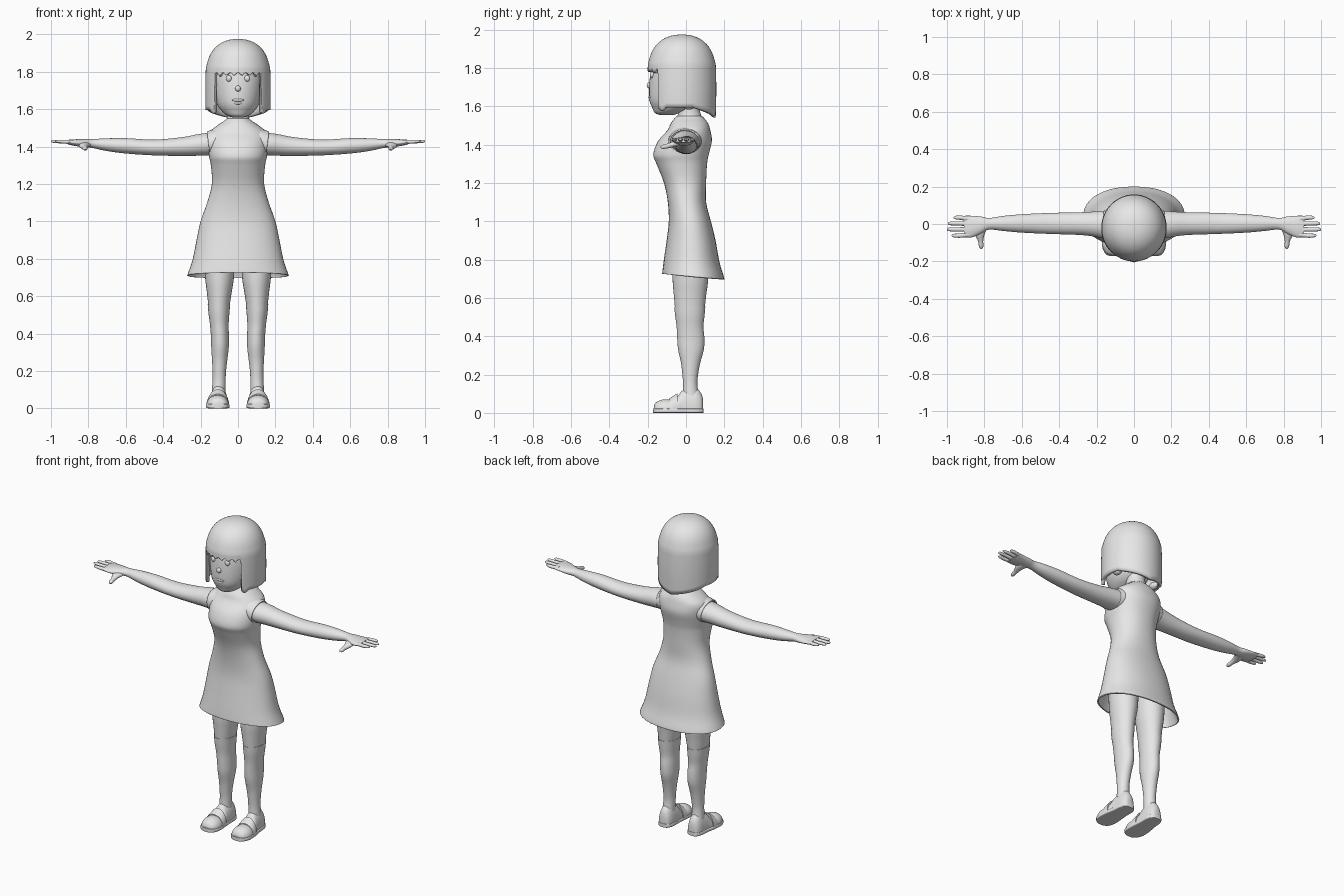
import bpy, bmesh, math
from mathutils import Vector

grey = bpy.data.materials.new("plain_grey")
grey.diffuse_color = (0.8, 0.8, 0.8, 1)


def finish(name, bm, mirror=False, thick=0, angle=50):
    bmesh.ops.recalc_face_normals(bm, faces=bm.faces)
    me = bpy.data.meshes.new(name)
    bm.to_mesh(me)
    bm.free()
    me.materials.append(grey)
    ob = bpy.data.objects.new(name, me)
    bpy.context.collection.objects.link(ob)
    bpy.context.view_layer.objects.active = ob
    ob.select_set(True)
    bpy.ops.object.shade_smooth_by_angle(angle=math.radians(angle))
    ob.select_set(False)
    if thick:
        s = ob.modifiers.new("thickness", 'SOLIDIFY')
        s.thickness, s.offset = thick, -1
    if mirror:
        ob.modifiers.new("mirror", 'MIRROR')
    return ob


def spline(rows, sub):
    """Catmull-Rom interpolation of table rows."""
    out = []
    for i in range(len(rows) - 1):
        a, b, c, d = (rows[max(0, min(len(rows) - 1, i + k))] for k in (-1, 0, 1, 2))
        for s in range(sub):
            t = s / sub
            out.append([0.5 * (2 * q + (r - p) * t + (2 * p - 5 * q + 4 * r - u) * t * t
                               + (3 * q - p - 3 * r + u) * t ** 3) for p, q, r, u in zip(a, b, c, d)])
    return out + [list(rows[-1])]


def loft(name, rings, axis='z', seg=32, power=2, caps=(1, 1), sub=4, floor=None, warp=None, **kw):
    """Rings are (position, centre1, radius1, centre2, radius2) along an axis."""
    bm = bmesh.new()
    loops = []
    for t, c1, r1, c2, r2 in spline(rings, sub):
        loop = []
        for k in range(seg):
            a = 2 * math.pi * k / seg
            u, v = math.cos(a), math.sin(a)
            u = c1 + r1 * math.copysign(abs(u) ** (2 / power), u)
            v = c2 + r2 * math.copysign(abs(v) ** (2 / power), v)
            p = Vector({'z': (u, v, t), 'x': (t, u, v), 'y': (u, t, v)}[axis])
            if floor is not None:
                p.z = max(p.z, floor)
            loop.append(bm.verts.new(warp(p) if warp else p))
        loops.append(loop)
    for A, B in zip(loops, loops[1:]):
        for k in range(seg):
            n = (k + 1) % seg
            bm.faces.new((A[k], A[n], B[n], B[k]))
    if caps[0]:
        bm.faces.new(loops[0])
    if caps[1]:
        bm.faces.new(loops[-1])
    return finish(name, bm, **kw)


def ball(name, loc, size, **kw):
    bm = bmesh.new()
    bmesh.ops.create_uvsphere(bm, u_segments=16, v_segments=10, radius=1)
    for v in bm.verts:
        v.co = Vector(loc) + Vector(v.co[i] * size[i] for i in range(3))
    return finish(name, bm, **kw)


# Dress: flared skirt, waist, chest and sloping shoulders; hem drops at the back
def hem(p):
    if p.z < 0.95:
        p.z -= 0.09 * (p.y + 0.06) * (0.95 - p.z) / 0.23
    return p


loft("dress", [(.72, 0, .272, .038, .162), (.735, 0, .266, .037, .16), (.8, 0, .243, .03, .145),
               (.9, 0, .222, .027, .128), (1, 0, .2, .02, .11), (1.1, 0, .165, .005, .1),
               (1.2, 0, .14, -.005, .11), (1.3, 0, .145, -.022, .132), (1.35, 0, .155, -.026, .145),
               (1.42, 0, .16, -.005, .14), (1.475, 0, .153, .015, .112), (1.51, 0, .115, .018, .098),
               (1.535, 0, .078, .018, .08), (1.55, 0, .06, .018, .065)],
     seg=48, power=2.2, caps=(0, 1), warp=hem, thick=.008)

# Cap sleeve around each armhole
loft("armhole_trim", [(.09, 0, .088, 1.43, .07), (.13, -.005, .087, 1.42, .07), (.16, -.008, .082, 1.415, .066)],
     'x', caps=(0, 0), thick=.008, mirror=True,
     warp=lambda p: Vector((p.x + .12 * (p.z - 1.43), p.y, p.z)))

# Arms and palms
loft("arm", [(.1, 0, .075, 1.415, .062), (.17, -.003, .073, 1.412, .06), (.22, 0, .066, 1.408, .057),
             (.3, .002, .06, 1.4, .05), (.45, .003, .056, 1.395, .042), (.6, .003, .049, 1.404, .041),
             (.7, .003, .04, 1.41, .034), (.775, .001, .031, 1.416, .024), (.82, -.006, .046, 1.418, .022),
             (.87, -.014, .058, 1.421, .018), (.91, -.014, .058, 1.424, .012)],
     'x', mirror=True)

# Four fingers and a thumb
for i, (y, tip) in enumerate([(.034, .965), (.003, .995), (-.029, 1), (-.062, .975)]):
    loft(f"finger_{i + 1}", [(.88, y * .85 - .003, .013, 1.424, .011), (.93, y, .0115, 1.426, .01),
                             (tip - .012, y, .0095, 1.428, .008), (tip, y, .003, 1.428, .003)],
         'x', seg=12, mirror=True)
loft("thumb", [(-.015, .815, .035, 1.413, .016), (-.055, .825, .026, 1.405, .016),
               (-.09, .82, .014, 1.395, .013), (-.12, .817, .012, 1.389, .011),
               (-.133, .816, .004, 1.387, .004)], 'y', seg=14, mirror=True)

# Legs above the socks, then socks
loft("thigh", [(.54, .102, .056, .02, .077), (.62, .1, .066, .021, .085), (.7, .099, .077, .023, .093),
               (.85, .1, .085, .025, .095)], mirror=True)
loft("sock", [(.09, .103, .037, .025, .042), (.15, .101, .035, .022, .037), (.2, .1, .036, .022, .041),
              (.26, .098, .041, .024, .05), (.33, .096, .047, .026, .067), (.39, .097, .048, .025, .071),
              (.45, .1, .05, .021, .07), (.51, .102, .056, .02, .077), (.556, .102, .06, .02, .081)],
     mirror=True)

# Shoes: upper, sole and strap
loft("shoe_upper", [(-.168, .107, .02, .02, .015), (-.155, .107, .044, .02, .036), (-.12, .108, .059, .02, .05),
                    (-.08, .108, .058, .02, .052), (-.045, .107, .053, .02, .066), (-.02, .105, .049, .02, .095),
                    (.02, .103, .047, .02, .11), (.055, .103, .044, .02, .108), (.08, .103, .034, .02, .08),
                    (.089, .103, .018, .02, .05)], 'y', floor=.005, mirror=True)
loft("shoe_sole", [(-.172, .107, .022, .012, .012), (-.158, .107, .047, .012, .012), (-.12, .108, .062, .012, .012),
                   (-.06, .108, .06, .012, .012), (0, .105, .052, .012, .012), (.05, .103, .049, .012, .012),
                   (.08, .103, .037, .012, .012), (.091, .103, .02, .012, .012)],
     'y', power=6, mirror=True)
loft("shoe_strap", [(-.085, .108, .06, .02, .057), (-.07, .108, .0605, .02, .066), (-.045, .107, .058, .02, .082)],
     'y', floor=.008, mirror=True)

# Neck and head
loft("neck", [(1.5, 0, .075, .02, .075), (1.55, 0, .06, .018, .062), (1.59, 0, .055, .015, .055),
              (1.66, 0, .055, .01, .055)])
loft("head", [(1.556, 0, .03, -.1, .04), (1.566, 0, .058, -.098, .065), (1.59, 0, .088, -.075, .1),
              (1.63, 0, .113, -.06, .13), (1.7, 0, .13, -.045, .147), (1.78, 0, .136, -.038, .147),
              (1.86, 0, .125, -.03, .135), (1.92, 0, .085, -.025, .09), (1.94, 0, .03, -.025, .04)],
     seg=40)

# Facial features: eyes, brows, nose and lips
ball("eye", (.049, -.177, 1.764), (.016, .012, .017), mirror=True)
ball("nose", (0, -.192, 1.71), (.015, .013, .016))
ball("upper_lip", (0, -.186, 1.648), (.033, .01, .008))
ball("lower_lip", (0, -.183, 1.633), (.025, .011, .009))
# Ears and inward-curled lock ends beneath the hair
ball("ear", (.137, -.01, 1.7), (.014, .03, .042), mirror=True)
ball("curled_lock", (.135, .015, 1.605), (.022, .035, .022), mirror=True)

# Bob haircut: dome with a notched fringe, long sides and back
dome = spline([(1.975, .004), (1.971, .045), (1.955, .088), (1.925, .126), (1.88, .154), (1.82, .172)], 3)
SEG, LOW = 144, 10


def hair_bottom(deg):
    """Lower edge height by angle from the front."""
    if deg < 47:
        tooth = abs(((deg + 7) / 14) % 1 - .5) * 2
        return 1.775 + .022 * (1 - tooth) ** .6
    if deg < 62:
        return 1.575 + .02 * abs(deg - 53) / 9
    if deg < 110:
        return 1.595
    return 1.595 - .052 * ((deg - 110) / 70) ** .8


bm = bmesh.new()
rows = []
for r in range(len(dome) + LOW):
    row = []
    for k in range(SEG):
        deg = 360 * k / SEG
        a = math.radians(deg)
        bottom = hair_bottom(min(deg, 360 - deg))
        if r < len(dome):
            z, rad = dome[r]
        else:
            f = (r - len(dome) + 1) / LOW
            z = 1.82 + (bottom - 1.82) * f
            rad = .172 + .003 * math.sin(math.pi * min(1, (1.82 - z) / .26))
        row.append(bm.verts.new((rad * math.sin(a), -.022 - rad * 1.03 * math.cos(a), z)))
    rows.append(row)
bm.faces.new(rows[0])
for A, B in zip(rows, rows[1:]):
    for k in range(SEG):
        n = (k + 1) % SEG
        bm.faces.new((A[k], A[n], B[n], B[k]))
finish("bob_hair", bm, thick=.02)
